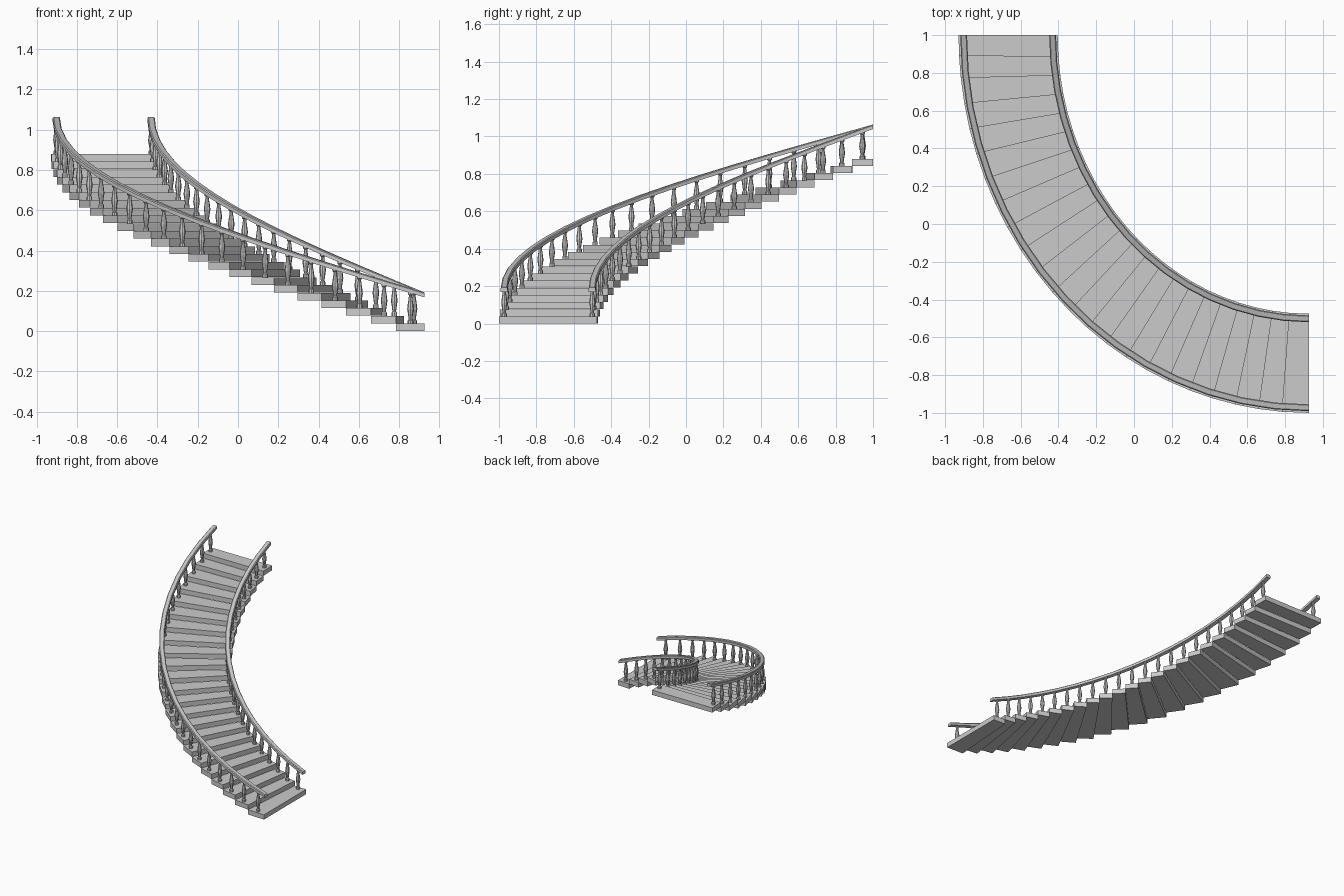
import bpy, bmesh
from math import sin, cos, pi, radians
from mathutils import Vector

if "Cube" in bpy.data.objects:
    bpy.data.objects.remove(bpy.data.objects["Cube"])

N = 23                      # steps in the quarter turn
RISE = 0.0383
CX, CY = 0.926, 1.0         # centre of the elliptical turn
OUTER = (1.855, 2.0)
INNER = (1.33, 1.475)


def on_arc(radii, a, inset=0.0):
    return Vector((CX - (radii[0] + inset) * sin(a), CY - (radii[1] + inset) * cos(a), 0))


def step_angle(i, outer):
    # step edges are slightly uneven, as the flight straightens at both ends
    u = i / N
    if i in (0, N):
        d = 0
    elif not outer:
        d = 0.5 * cos(pi * u)
    elif u < 0.5:
        d = 0.5 * (1 - 2 * u)
    else:
        d = min(1.3, 4.5 * (u - 0.5), 17 * (1 - u))
    return radians(90 * u + d)


def finish(name, bm):
    bmesh.ops.recalc_face_normals(bm, faces=bm.faces[:])
    me = bpy.data.meshes.new(name)
    bm.to_mesh(me)
    bm.free()
    ob = bpy.data.objects.new(name, me)
    bpy.context.collection.objects.link(ob)
    return ob


def loft(bm, rings):
    # skin closed rings of points and cap both ends
    vs = [[bm.verts.new(p) for p in r] for r in rings]
    n = len(vs[0])
    for a, b in zip(vs, vs[1:]):
        for k in range(n):
            bm.faces.new((a[k], a[(k + 1) % n], b[(k + 1) % n], b[k]))
    bm.faces.new(vs[0])
    bm.faces.new(vs[-1])


# Treads: solid wedge blocks
bm = bmesh.new()
for i in range(N):
    a0, a1 = step_angle(i, True), step_angle(i + 1, True)
    b0, b1 = step_angle(i, False), step_angle(i + 1, False)
    plan = [on_arc(OUTER, a0), on_arc(OUTER, a1), on_arc(INNER, b1), on_arc(INNER, b0)]
    loft(bm, [[p + Vector((0, 0, z)) for p in plan] for z in (i * RISE, i * RISE + 0.0375)])
finish("stair_treads", bm)

# Turned baluster profile: (radius, height fraction)
PROFILE = [(0.014, 0), (0.014, 0.1), (0.009, 0.14), (0.012, 0.28), (0.0165, 0.45),
           (0.014, 0.58), (0.009, 0.78), (0.008, 0.86), (0.013, 0.89), (0.013, 1)]
# Handrail section: (across, up)
W, H, C = 0.018, 0.012, 0.005
SECTION = [(-W, -H), (W, -H), (W, H - C), (W - C, H), (C - W, H), (-W, H - C)]


def rail_z(u):
    return 0.18 + 0.872 * u


for side, radii, inset in (("outer", OUTER, -0.027), ("inner", INNER, 0.027)):
    # Balusters, one per step
    bm = bmesh.new()
    for i in range(N):
        is_out = side == "outer"
        a = (step_angle(i, is_out) + step_angle(i + 1, is_out)) / 2
        p = on_arc(radii, a, inset)
        z0 = i * RISE + 0.036
        h = rail_z(a / (pi / 2)) - z0
        loft(bm, [[p + Vector((r * cos(k * pi / 4), r * sin(k * pi / 4), z0 + t * h))
                   for k in range(8)] for r, t in PROFILE])
    ob = finish(side + "_balusters", bm)

    # Handrail swept along the turn
    bm = bmesh.new()
    rings = []
    M = 16
    for j in range(M + 1):
        a = j / M * pi / 2
        c = on_arc(radii, a, inset)
        n = Vector((-radii[1] * sin(a), -radii[0] * cos(a), 0)).normalized()
        rings.append([c + n * x + Vector((0, 0, rail_z(j / M) + z)) for x, z in SECTION])
    loft(bm, rings)
    finish(side + "_handrail", bm)
